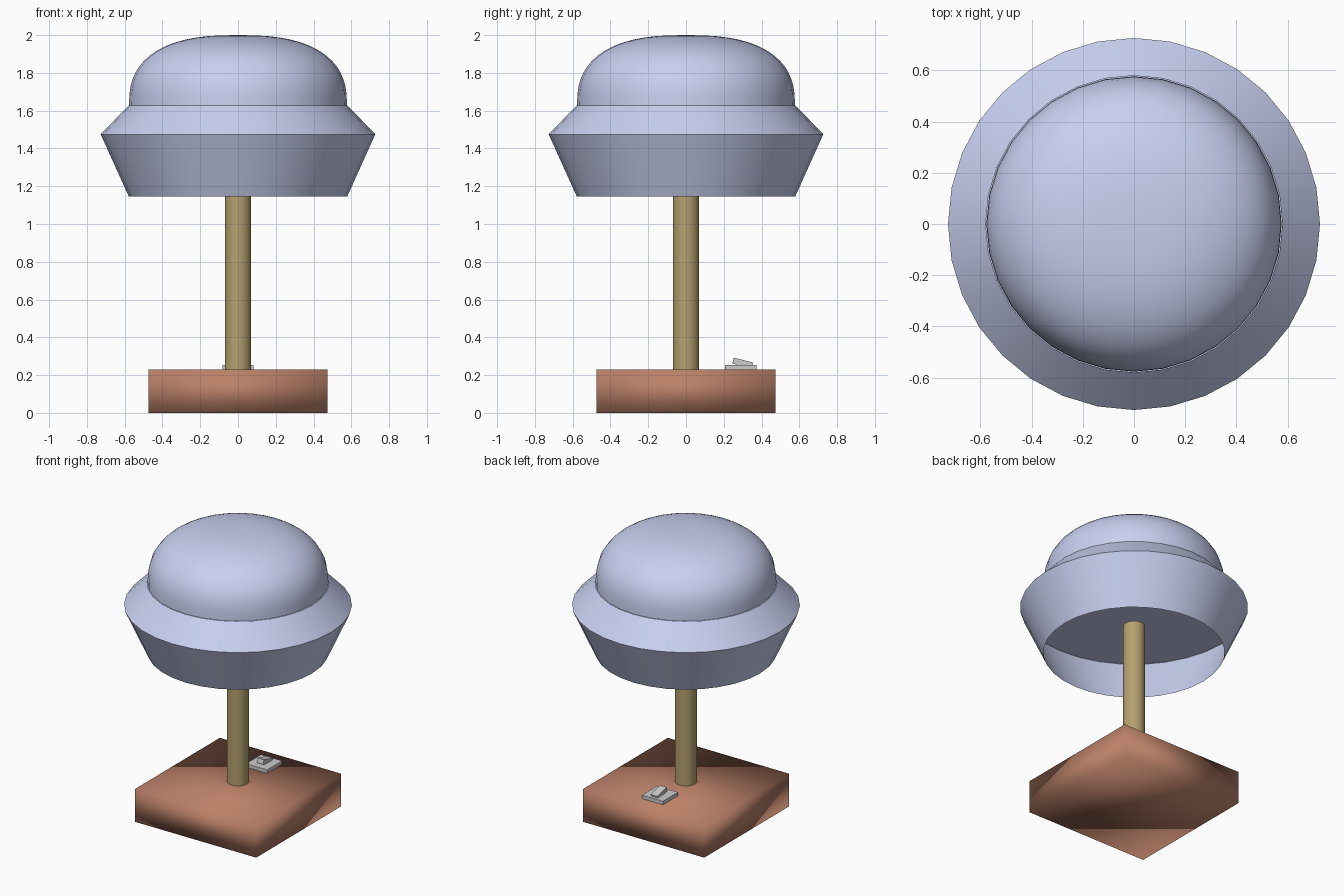
import bpy, bmesh, math

if "Cube" in bpy.data.objects:
    bpy.data.objects.remove(bpy.data.objects["Cube"])

def material(name, rgb):
    m = bpy.data.materials.new(name)
    m.diffuse_color = (*rgb, 1)
    m.use_nodes = True
    m.node_tree.nodes["Principled BSDF"].inputs["Base Color"].default_value = m.diffuse_color
    return m

def box(name, loc, size, tilt=0, mat=None):
    bpy.ops.mesh.primitive_cube_add(size=1, location=loc, rotation=(tilt, 0, 0))
    ob = bpy.context.object
    ob.name = name
    ob.scale = size
    bpy.ops.object.transform_apply(location=False, rotation=False, scale=True)
    if mat:
        ob.data.materials.append(mat)
    return ob

def lathe(name, profile, steps, mat, sharp=40):
    bm = bmesh.new()
    vs = [bm.verts.new((r, 0, z)) for r, z in profile]
    es = [bm.edges.new(p) for p in zip(vs, vs[1:])]
    bmesh.ops.spin(bm, geom=vs + es, axis=(0, 0, 1), cent=(0, 0, 0),
                   steps=steps, angle=2 * math.pi)
    bmesh.ops.remove_doubles(bm, verts=bm.verts[:], dist=1e-4)
    bmesh.ops.recalc_face_normals(bm, faces=bm.faces[:])
    me = bpy.data.meshes.new(name)
    bm.to_mesh(me)
    bm.free()
    ob = bpy.data.objects.new(name, me)
    bpy.context.collection.objects.link(ob)
    me.materials.append(mat)
    bpy.ops.object.select_all(action='DESELECT')
    ob.select_set(True)
    bpy.context.view_layer.objects.active = ob
    bpy.ops.object.shade_smooth_by_angle(angle=math.radians(sharp))
    return ob

blue = material("shade_blue", (0.58, 0.63, 0.87))
wood = material("base_wood", (0.50, 0.22, 0.14))
brass = material("pole_brass", (0.46, 0.36, 0.16))

# Square base with soft shading across its edges
box("base", (0, 0, 0.115), (0.945, 0.945, 0.23), mat=wood)
bpy.ops.object.shade_smooth()

# Pole, ending just inside the shade
lathe("pole", [(0, 0.2), (0.07, 0.2), (0.07, 1.336), (0, 1.336)], 32, brass)

# Shade skirt: open underneath, with a flat ceiling at its widest ring
lathe("shade_skirt", [(0.578, 1.145), (0.727, 1.475), (0.58, 1.627)], 32, blue)
lathe("shade_ceiling", [(0.725, 1.476), (0, 1.476)], 32, blue)

# Rounded dome on top of the skirt (superellipse profile)
n = 2.55
dome = []
for i in range(17):
    a = i / 16 * math.pi / 2
    dome.append((0.577 * max(0, math.cos(a)) ** (2 / n),
                 1.627 + 0.373 * math.sin(a) ** (2 / n)))
dome[-1] = (0, 2.0)
lathe("shade_dome", dome, 32, blue)

# Rocker switch on the back of the base
box("switch_plate", (0, 0.29, 0.242), (0.165, 0.168, 0.025))
box("switch_rocker", (0, 0.30, 0.264), (0.05, 0.105, 0.032), tilt=math.radians(-14))
